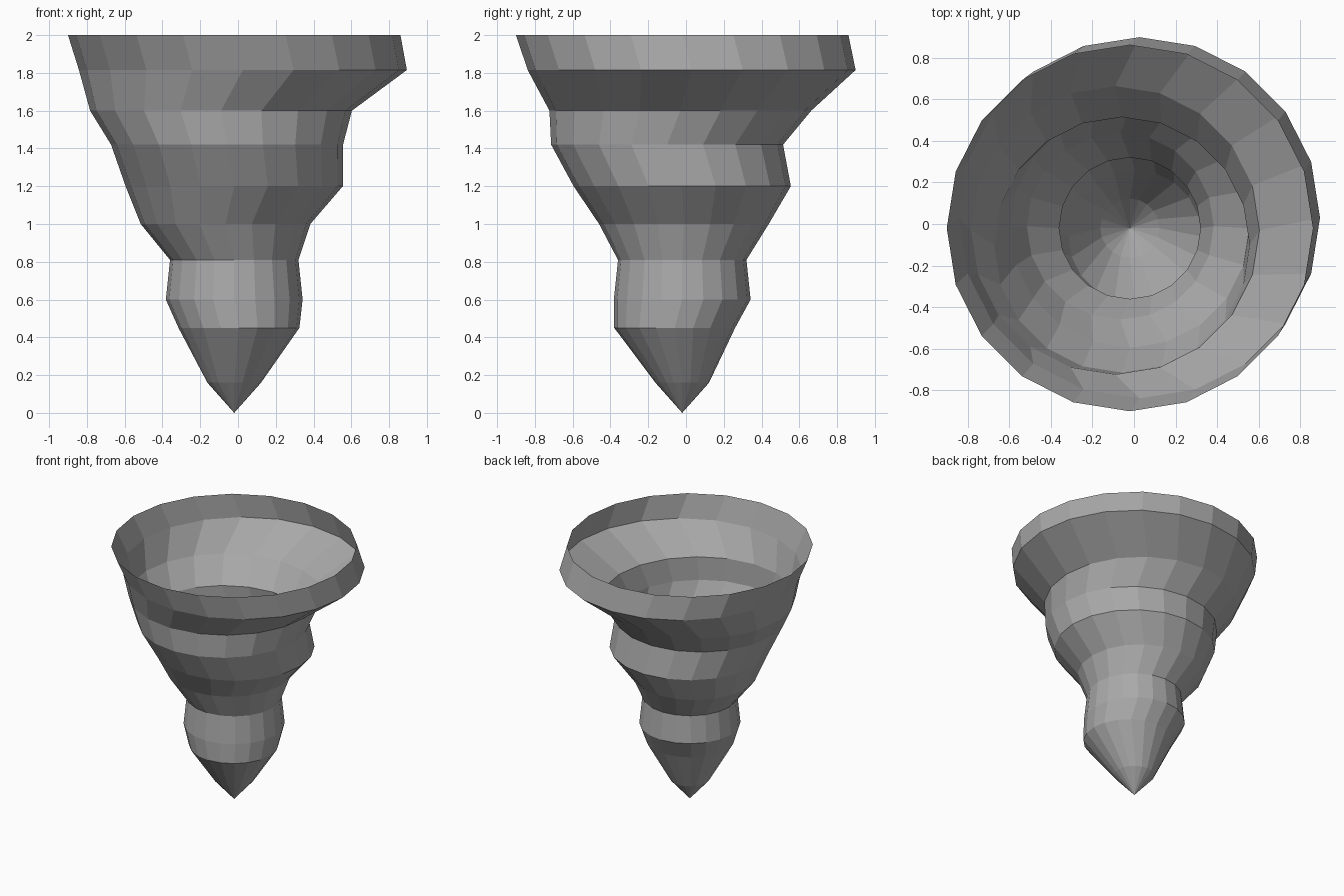
import bpy, bmesh
from math import cos, sin, tau

cube = bpy.data.objects.get("Cube")
if cube:
    bpy.data.objects.remove(cube, do_unlink=True)

SIDES = 20

# Stacked rings from the bottom up: height, centre x, centre y, radius
RINGS = [
    (0.16, -0.02, -0.02, 0.142),
    (0.45, 0.005, -0.06, 0.32),
    (0.60, -0.02, -0.02, 0.362),
    (0.81, -0.02, -0.02, 0.34),
    (1.00, -0.066, -0.011, 0.449),
    (1.20, -0.02, -0.02, 0.575),
    (1.42, -0.058, -0.10, 0.614),
    (1.60, -0.09, -0.03, 0.693),
    (1.815, 0.026, 0.03, 0.868),
    (2.00, -0.02, -0.02, 0.88),
]

# Plain grey surface
grey = bpy.data.materials.new("mid_grey")
grey.use_nodes = True
colour = (0.4, 0.4, 0.4, 1)
grey.diffuse_color = colour
grey.node_tree.nodes["Principled BSDF"].inputs["Base Color"].default_value = colour

# Open, thin-walled funnel with wobbling rings and a pointed tip
bm = bmesh.new()
tip = bm.verts.new((-0.02, -0.02, 0))
loops = [
    [bm.verts.new((x + r * cos(tau * i / SIDES), y + r * sin(tau * i / SIDES), z))
     for i in range(SIDES)]
    for z, x, y, r in RINGS
]
for i in range(SIDES):
    j = (i + 1) % SIDES
    bm.faces.new((tip, loops[0][j], loops[0][i]))
    for low, high in zip(loops, loops[1:]):
        bm.faces.new((low[i], low[j], high[j], high[i]))

mesh = bpy.data.meshes.new("funnel")
bm.to_mesh(mesh)
bm.free()
mesh.materials.append(grey)
funnel = bpy.data.objects.new("funnel", mesh)
bpy.context.collection.objects.link(funnel)
